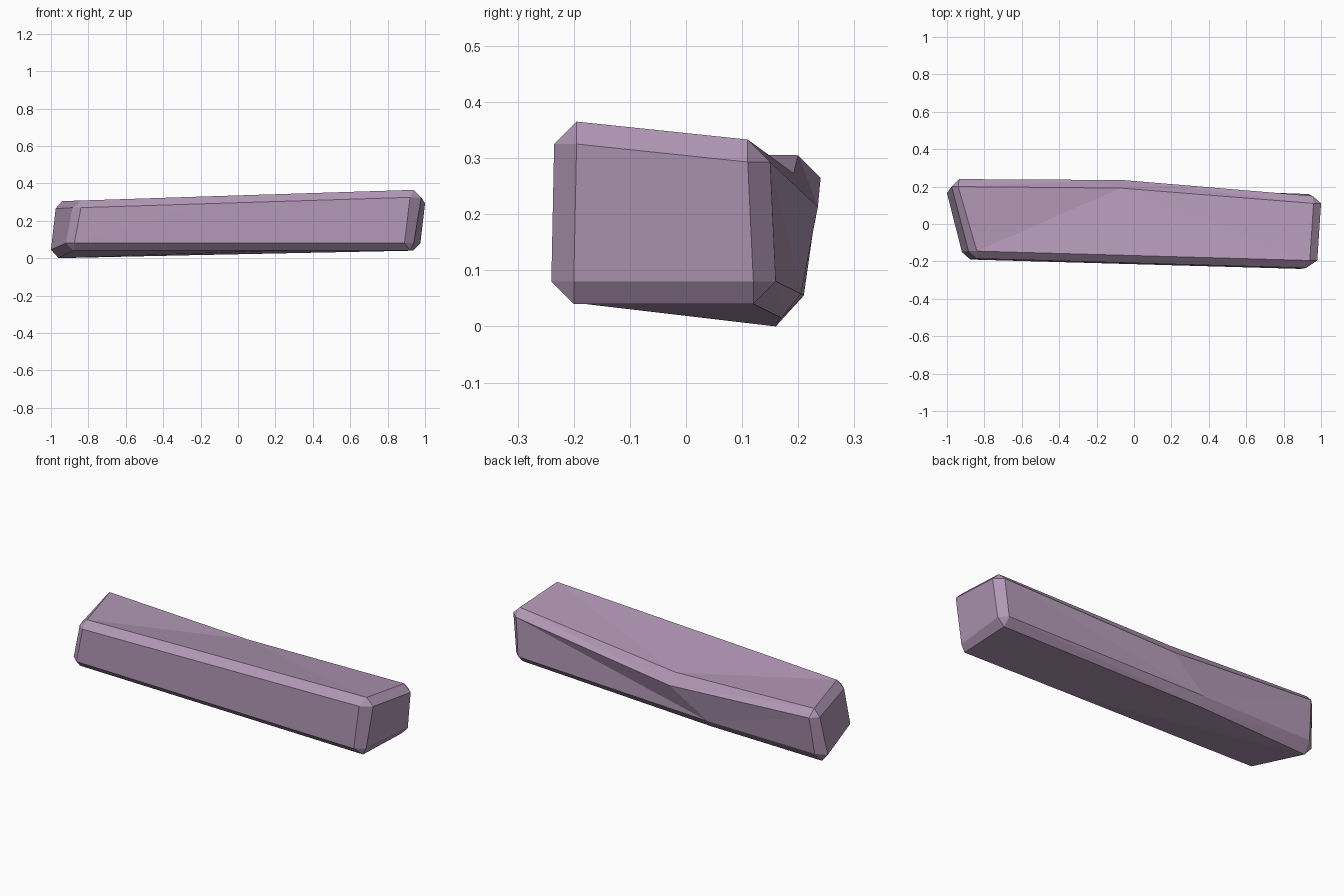
import bpy
import bmesh

if "Cube" in bpy.data.objects:
    bpy.data.objects.remove(bpy.data.objects["Cube"])

# Chamfered stone beam: three 8-point rings (left, middle, right) plus two end caps.
# Ring order: front low, front high, top front, top back,
#             back high, back low, bottom back, bottom front
LEFT = [(-.875, -.19, .08), (-.84, -.185, .27), (-.84, -.145, .308), (-.94, .2, .305),
        (-.935, .24, .265), (-.95, .21, .055), (-.96, .16, 0), (-.88, -.15, .04)]
# The middle ring is skewed: its back top corner sinks in, forming the crease
MID = [(.22, -.221, .08), (-.2, -.203, .29), (-.2, -.163, .329), (-.07, .192, .273),
       (-.06, .235, .213), (-.28, .205, .058), (-.28, .17, .015), (.22, -.18, .04)]
RIGHT = [(.89, -.24, .08), (.92, -.235, .325), (.94, -.195, .365), (.96, .11, .333),
         (.955, .15, .293), (.935, .16, .08), (.935, .12, .04), (.92, -.2, .04)]
# Cap order: front low, front high, back high, back low
LEFT_CAP = [(-.92, -.15, .08), (-.885, -.145, .27), (-.975, .2, .265), (-1, .165, .045)]
RIGHT_CAP = [(.94, -.2, .08), (.98, -.195, .325), (1, .11, .293), (.975, .12, .08)]

bm = bmesh.new()
left, mid, right, lcap, rcap = [[bm.verts.new(p) for p in row]
                                for row in (LEFT, MID, RIGHT, LEFT_CAP, RIGHT_CAP)]


def bridge(outer, inner):
    """Join an outer ring to the middle ring, split along one diagonal."""
    for i in range(8):
        j = (i + 1) % 8
        if outer is left:
            tris = ((outer[i], inner[i], inner[j]), (outer[i], inner[j], outer[j]))
        else:
            tris = ((outer[i], inner[i], inner[j]), (outer[i], inner[j], outer[j]))
        for t in tris:
            bm.faces.new(t)


def close_end(ring, cap):
    """End face with chamfered rim and small corner triangles."""
    bm.faces.new(cap)
    for k in range(4):
        a, b, c = ring[2 * k], ring[2 * k + 1], ring[(2 * k + 2) % 8]
        n = (k + 1) % 4
        bm.faces.new((a, b, cap[n], cap[k]))
        bm.faces.new((b, c, cap[n]))


bridge(left, mid)
bridge(right, mid)
close_end(left, lcap)
close_end(right, rcap)
bmesh.ops.recalc_face_normals(bm, faces=bm.faces[:])

mesh = bpy.data.meshes.new("stone_beam")
bm.to_mesh(mesh)
bm.free()
beam = bpy.data.objects.new("stone_beam", mesh)
bpy.context.collection.objects.link(beam)

mat = bpy.data.materials.new("dusty mauve")
mat.diffuse_color = (.445, .314, .468, 1)
mat.use_nodes = True
mat.node_tree.nodes["Principled BSDF"].inputs["Base Color"].default_value = mat.diffuse_color
mesh.materials.append(mat)
